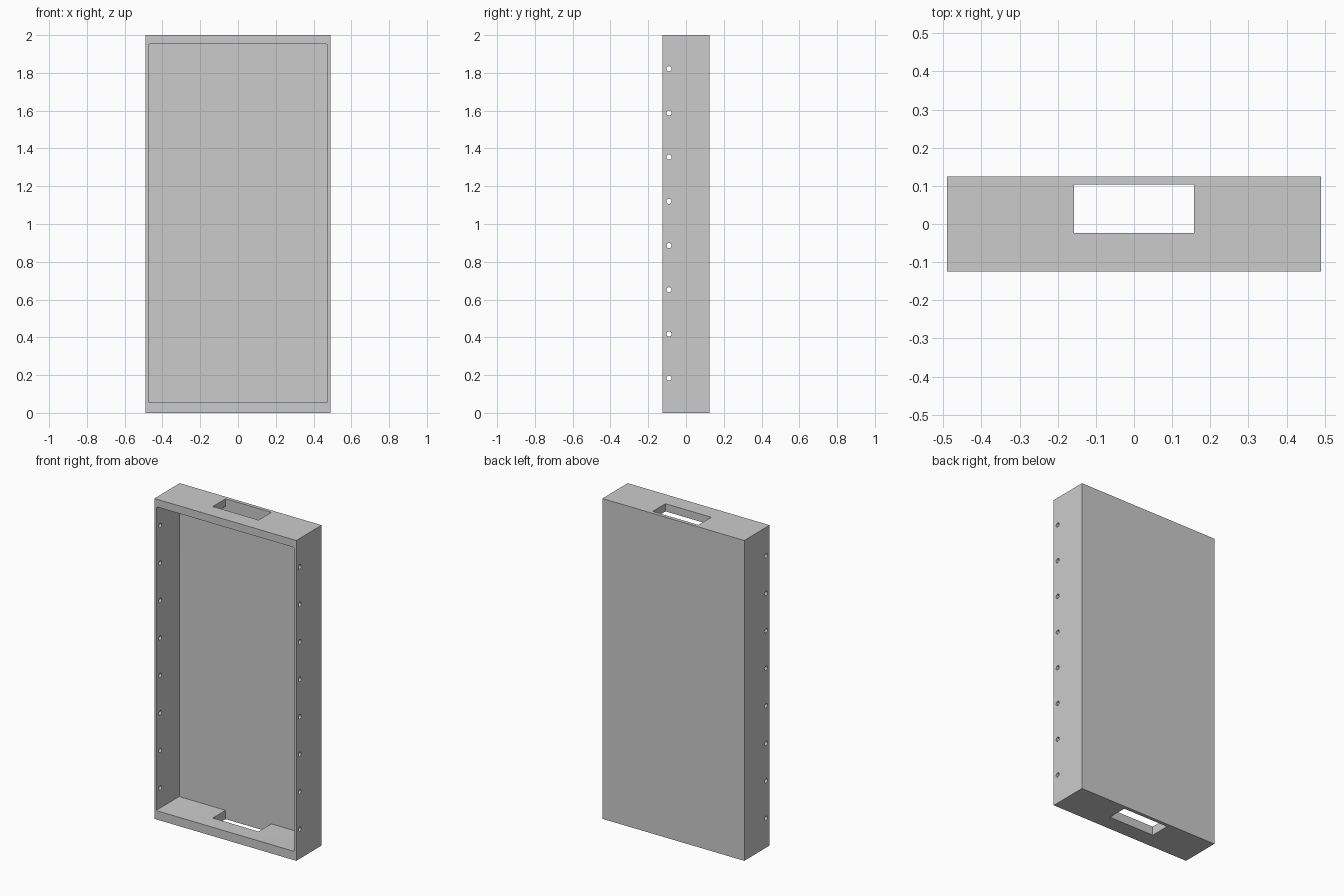
import bpy, bmesh
from math import pi
from mathutils import Matrix

if "Cube" in bpy.data.objects:
    bpy.data.objects.remove(bpy.data.objects["Cube"])


def box(name, lo, hi, round_y=0.0):
    """Box between two corners; optionally round the edges running along y."""
    bm = bmesh.new()
    bmesh.ops.create_cube(bm, size=1)
    for v in bm.verts:
        v.co = [hi[i] if v.co[i] > 0 else lo[i] for i in range(3)]
    if round_y:
        edges = [e for e in bm.edges
                 if abs(e.verts[0].co.y - e.verts[1].co.y) > 1e-4]
        bmesh.ops.bevel(bm, geom=edges, offset=round_y, offset_type='OFFSET',
                        segments=3, profile=0.5, affect='EDGES')
    return finish(name, bm)


def finish(name, bm):
    mesh = bpy.data.meshes.new(name)
    bm.to_mesh(mesh)
    bm.free()
    ob = bpy.data.objects.new(name, mesh)
    bpy.context.collection.objects.link(ob)
    return ob


def cut(target, cutter):
    """Subtract the cutter from the target and remove the cutter."""
    mod = target.modifiers.new(cutter.name, 'BOOLEAN')
    mod.operation = 'DIFFERENCE'
    mod.solver = 'EXACT'
    mod.object = cutter
    cutter.hide_render = True
    bpy.context.view_layer.objects.active = target
    bpy.ops.object.modifier_apply(modifier=mod.name)
    bpy.data.objects.remove(cutter)


# Outer tray body
tray = box("wall_box", (-0.49, -0.125, 0), (0.49, 0.125, 2))

# Large recess, open at the front
BACK = 0.103
cut(tray, box("recess_cutter", (-0.475, -0.3, 0.055), (0.475, BACK, 1.952), 0.008))

# Slot through top and bottom walls, flush with the back panel
cut(tray, box("slot_cutter", (-0.158, -0.023, -0.1), (0.158, BACK, 2.1)))

# Row of screw holes through both side walls
bm = bmesh.new()
for i in range(8):
    place = Matrix.Translation((0, -0.09, 0.184 + i * 0.234)) @ Matrix.Rotation(pi / 2, 4, 'Y')
    bmesh.ops.create_cone(bm, cap_ends=True, segments=24, radius1=0.0135,
                          radius2=0.0135, depth=1.2, matrix=place)
cut(tray, finish("hole_cutter", bm))

# Smooth the round holes, keep the panel edges sharp
tray.select_set(True)
bpy.context.view_layer.objects.active = tray
bpy.ops.object.shade_smooth_by_angle()
